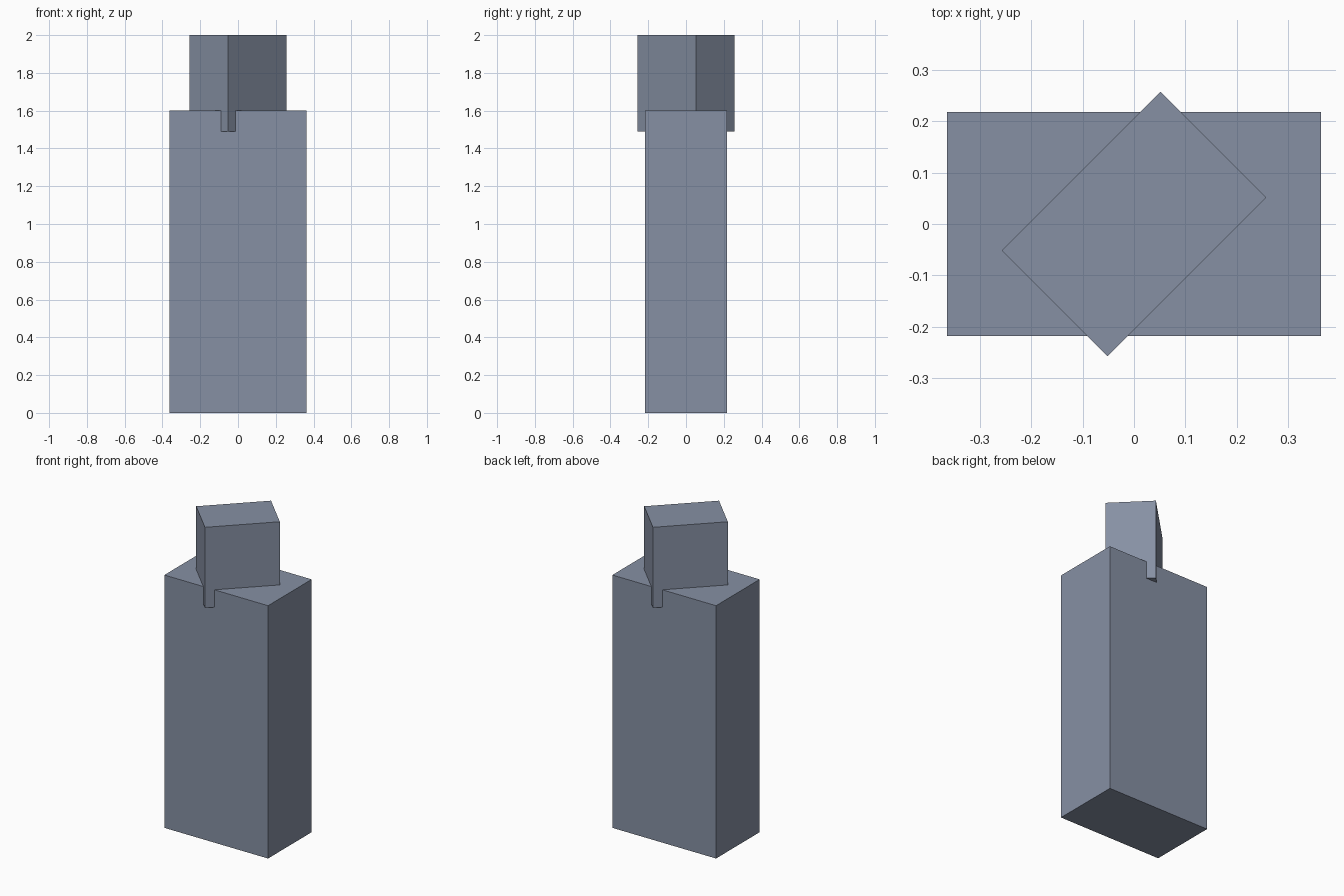
import bpy
from math import radians

if "Cube" in bpy.data.objects:
    bpy.data.objects.remove(bpy.data.objects["Cube"])

# Slate blue-grey shared by both parts
slate = bpy.data.materials.new("slate")
slate.diffuse_color = (0.24, 0.28, 0.37, 1)
slate.use_nodes = True
slate.node_tree.nodes["Principled BSDF"].inputs["Base Color"].default_value = slate.diffuse_color


def box(name, size, z_bottom, turn=0):
    """Flat-faced box centred on the z axis, resting on z_bottom."""
    bpy.ops.mesh.primitive_cube_add(size=1, location=(0, 0, z_bottom + size[2] / 2))
    obj = bpy.context.object
    obj.name = name
    obj.scale = size
    bpy.ops.object.transform_apply(location=False, rotation=False, scale=True)
    obj.rotation_euler.z = radians(turn)
    obj.data.materials.append(slate)
    return obj


# Tall rectangular body
box("body", (0.726, 0.436, 1.6), 0)

# Smaller block turned diagonally and sunk into the body, corners overhanging
box("head", (0.436, 0.290, 0.51), 1.49, turn=45)
